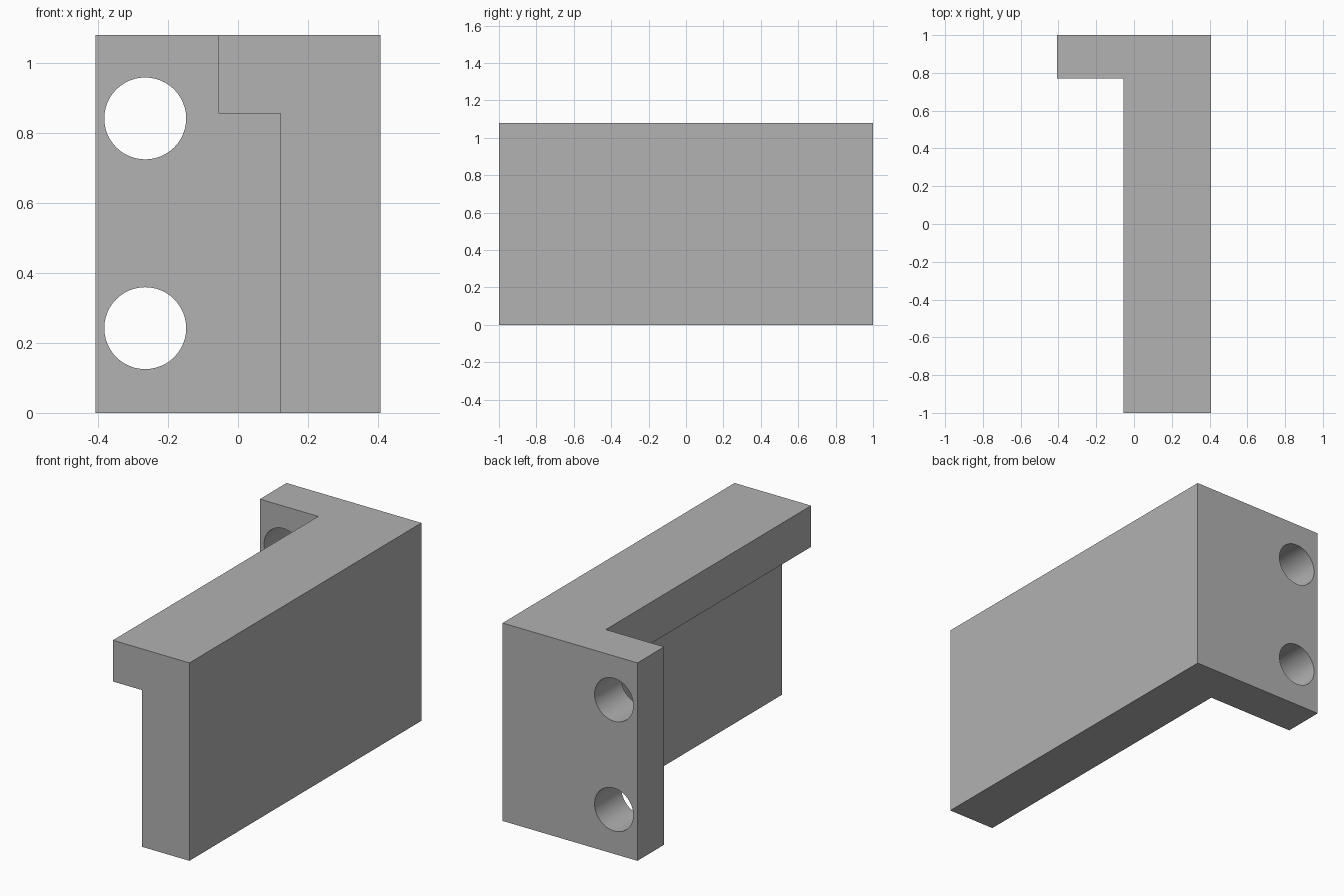
import bpy
import math

cube = bpy.data.objects.get("Cube")
if cube:
    bpy.data.objects.remove(cube, do_unlink=True)

grey = bpy.data.materials.new("plain_grey")
grey.use_nodes = True
GREY = (0.445, 0.445, 0.445, 1)
grey.diffuse_color = GREY
grey.node_tree.nodes["Principled BSDF"].inputs["Base Color"].default_value = GREY


def box(name, low, high):
    """Box between two opposite corners."""
    centre = [(a + b) / 2 for a, b in zip(low, high)]
    bpy.ops.mesh.primitive_cube_add(size=1, location=centre)
    obj = bpy.context.object
    obj.name = name
    obj.scale = [b - a for a, b in zip(low, high)]
    bpy.ops.object.transform_apply(location=True, rotation=True, scale=True)
    obj.data.materials.append(grey)
    return obj


def hole(name, x, z, radius):
    """Cylinder along y through the end flange."""
    bpy.ops.mesh.primitive_cylinder_add(
        vertices=48, radius=radius, depth=0.6,
        location=(x, 0.9, z), rotation=(math.pi / 2, 0, 0))
    obj = bpy.context.object
    obj.name = name
    obj.data.materials.append(grey)
    return obj


# Overall block, cut down to an overhanging bar with an end flange
WIDTH, HEIGHT, FLANGE_Y = 0.407, 1.08, 0.77
bracket = box("flanged_bracket", (-WIDTH, -1, 0), (WIDTH, 1, HEIGHT))

cutters = [
    box("side_cutter", (-1, -2, -1), (-0.055, FLANGE_Y, 2)),
    box("under_lip_cutter", (-0.5, -1.5, -0.5), (0.122, FLANGE_Y, 0.855)),
    hole("upper_bolt_hole", -0.265, 0.841, 0.117),
    hole("lower_bolt_hole", -0.265, 0.242, 0.117),
]

bpy.ops.object.select_all(action="DESELECT")
bpy.context.view_layer.objects.active = bracket
bracket.select_set(True)
for cutter in cutters:
    cutter.hide_render = True
    cut = bracket.modifiers.new(cutter.name, "BOOLEAN")
    cut.operation = "DIFFERENCE"
    cut.solver = "EXACT"
    cut.object = cutter
    bpy.ops.object.modifier_apply(modifier=cut.name)
for cutter in cutters:
    bpy.data.objects.remove(cutter, do_unlink=True)

# Smooth bores, sharp block edges
bpy.ops.object.shade_smooth_by_angle(angle=math.radians(30))
